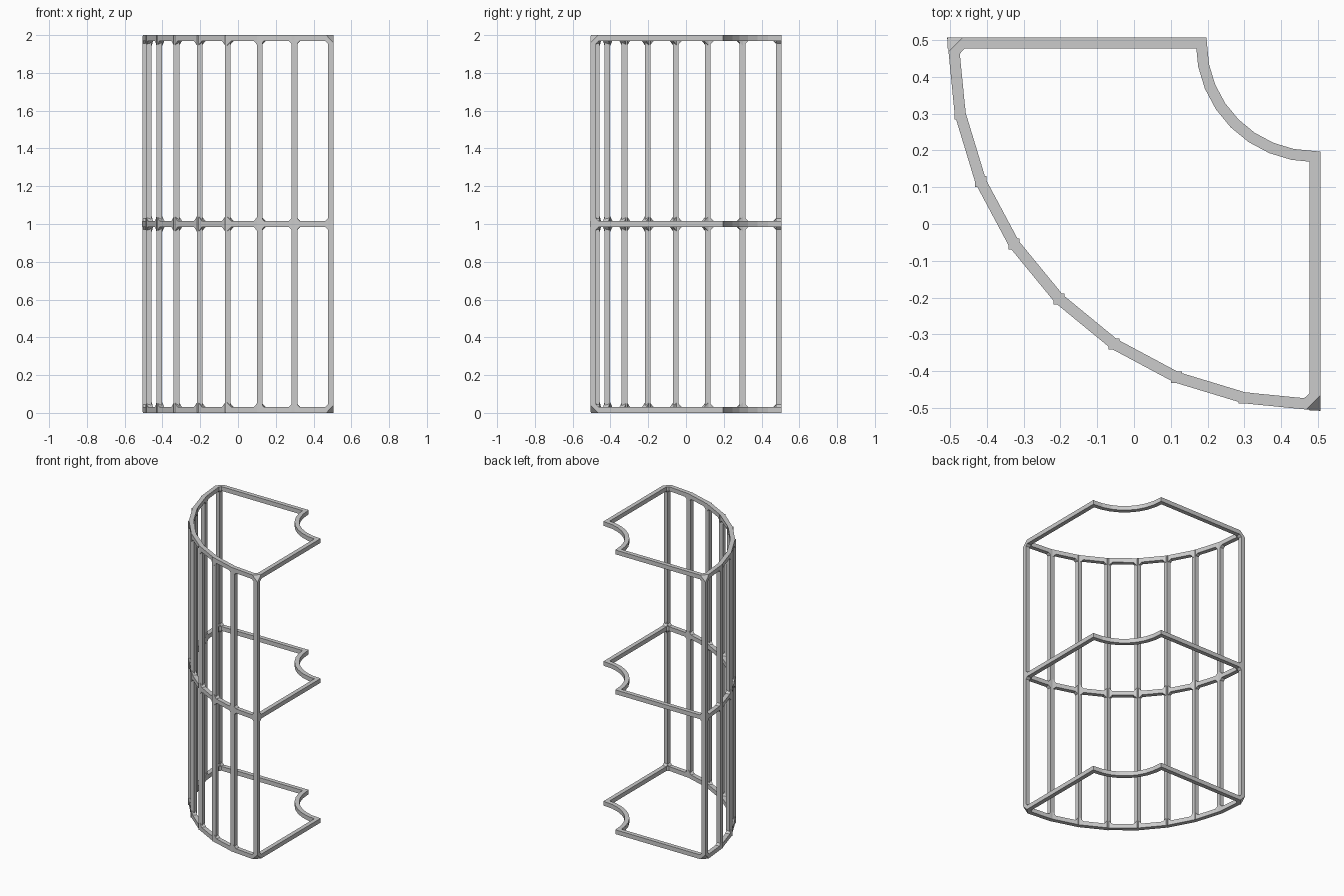
import bpy, bmesh, math
from mathutils import Vector

if "Cube" in bpy.data.objects:
    bpy.data.objects.remove(bpy.data.objects["Cube"])

R = 0.015            # half bar thickness
C = 0.491            # bar centre line at the corners
OUTER, INNER = 2 * C, 0.308
SEG = 8
GUSSET = 2 * R + 0.014
LEVELS = [R, 1.0, 2 - R]
UP = Vector((0, 0, 1))


def arc(radius):
    return [Vector((C - radius * math.cos(math.pi / 2 * i / SEG),
                    C - radius * math.sin(math.pi / 2 * i / SEG), 0)) for i in range(SEG + 1)]


front = arc(OUTER)
path = front + arc(INNER)[::-1]
N = len(path)


def finish(name, bm):
    # shave the four sharp outer corners at top and bottom
    E = C + R
    for sx, sy in ((-1, 1), (1, -1)):
        for z, sz in ((0, -1), (2, 1)):
            n = Vector((sx, sy, sz)).normalized()
            p = Vector((sx * (E - 0.04), sy * E, z))
            bmesh.ops.bisect_plane(bm, geom=bm.verts[:] + bm.edges[:] + bm.faces[:],
                                   plane_co=p, plane_no=n, clear_outer=True)
            rim = [e for e in bm.edges if e.is_boundary]
            if rim:
                bmesh.ops.holes_fill(bm, edges=rim, sides=0)
    bmesh.ops.recalc_face_normals(bm, faces=bm.faces[:])
    me = bpy.data.meshes.new(name)
    bm.to_mesh(me)
    bm.free()
    ob = bpy.data.objects.new(name, me)
    bpy.context.collection.objects.link(ob)
    return ob


def prism(bm, base, offset):
    a = [bm.verts.new(p) for p in base]
    b = [bm.verts.new(p + offset) for p in base]
    k = len(base)
    bm.faces.new(a[::-1])
    bm.faces.new(b)
    for i in range(k):
        bm.faces.new((a[i], a[(i + 1) % k], b[(i + 1) % k], b[i]))


def gusset(bm, p, a, b):
    n = a.cross(b).normalized() * R
    prism(bm, [p - n, p + a * GUSSET - n, p + b * GUSSET - n], 2 * n)


# closed horizontal frames with mitred corners
def ring(name, z):
    bm = bmesh.new()
    rows = []
    for i, p in enumerate(path):
        d0 = (p - path[i - 1]).normalized()
        d1 = (path[(i + 1) % N] - p).normalized()
        n0, n1 = UP.cross(d0), UP.cross(d1)
        m = (n0 + n1) * (R / (1 + n0.dot(n1)))
        rows.append([bm.verts.new(p + m * s + UP * (z + h * R))
                     for s, h in ((-1, -1), (1, -1), (1, 1), (-1, 1))])
    for i in range(N):
        a, b = rows[i], rows[(i + 1) % N]
        for j in range(4):
            k = (j + 1) % 4
            bm.faces.new((a[j], a[k], b[k], b[j]))
    finish(name, bm)


for label, z in zip(("bottom_frame", "middle_frame", "top_frame"), LEVELS):
    ring(label, z)

# vertical bars and the small braces where they meet the frames
for i, p in enumerate(front):
    bm = bmesh.new()
    prism(bm, [p + Vector((x * R, y * R, 0.001))
               for x, y in ((-1, -1), (1, -1), (1, 1), (-1, 1))], UP * 1.998)
    finish(f"upright_{i}", bm)

    bm = bmesh.new()
    dirs = [(path[i - 1] - p).normalized(), (path[i + 1] - p).normalized()]
    for z in LEVELS:
        q = p + UP * z
        for d in dirs:
            if z > LEVELS[0]:
                gusset(bm, q, d, -UP)
            if z < LEVELS[-1]:
                gusset(bm, q, d, UP)
        if i in (0, SEG):
            gusset(bm, q, dirs[0], dirs[1])
    finish(f"joint_braces_{i}", bm)
